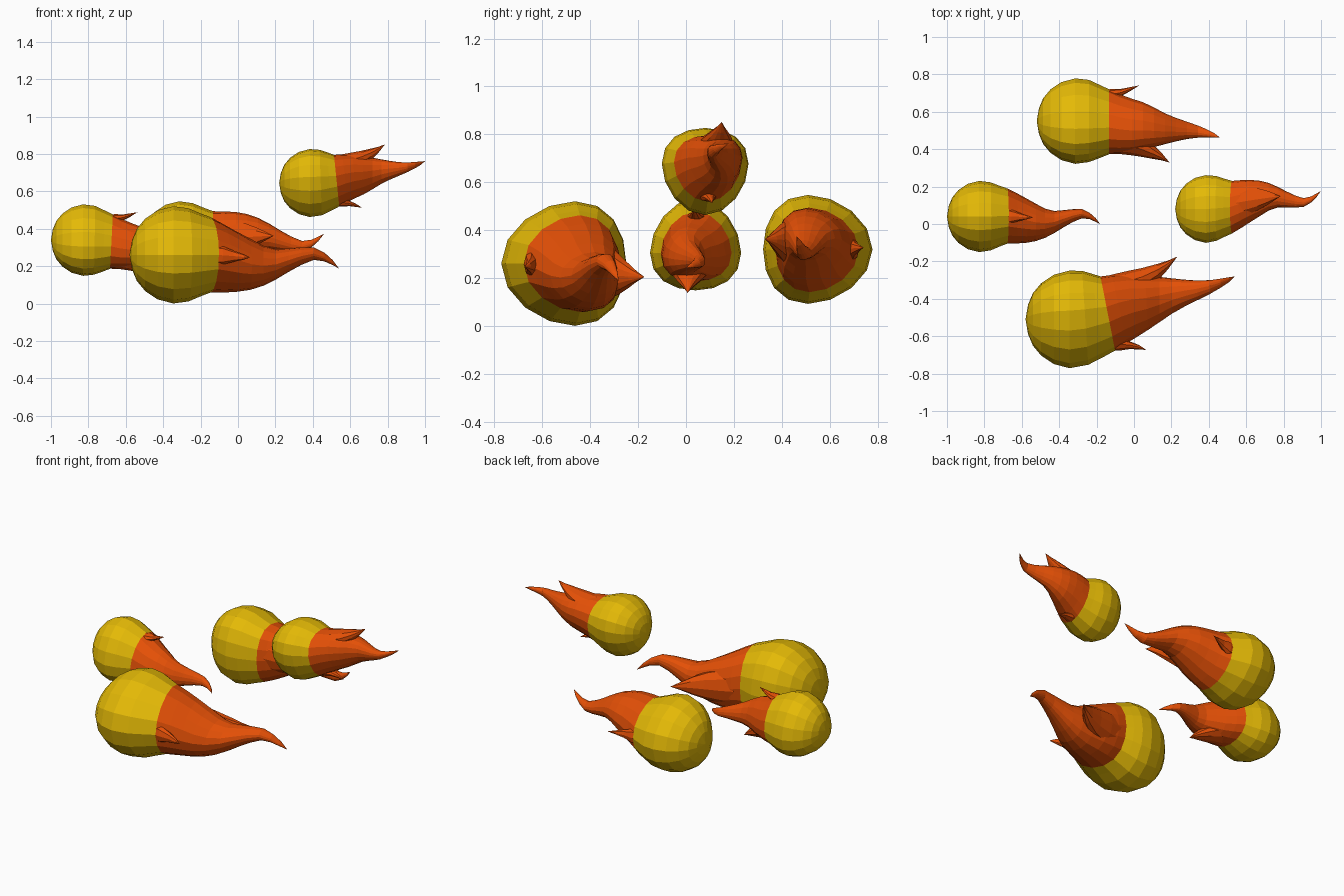
import bpy, bmesh, math
from mathutils import Vector, Matrix

if "Cube" in bpy.data.objects:
    bpy.data.objects.remove(bpy.data.objects["Cube"])


def material(name, rgb):
    m = bpy.data.materials.new(name)
    m.diffuse_color = (*rgb, 1)
    m.use_nodes = True
    m.node_tree.nodes["Principled BSDF"].inputs["Base Color"].default_value = m.diffuse_color
    return m


YELLOW = material("yellow head", (0.78, 0.49, 0.002))
ORANGE = material("orange flame", (0.78, 0.08, 0.002))

# Stations: (distance along axis, side offset, up offset, side radius, up radius)
HEAD = [(0.0, 0, 0, 0, 0), (0.012, 0, 0, .07, .07), (0.035, 0, 0, .125, .125),
        (0.075, 0, 0, .173, .173), (0.135, 0, 0, .213, .213),
        (0.21, 0, 0, .233, .232), (0.285, 0.002, 0, .224, .222),
        (0.345, 0.008, 0, .199, .198), (0.395, 0.012, 0, .177, .180)]
TAIL = [HEAD[-1], (0.455, .028, -.015, .162, .165), (0.52, .04, -.032, .147, .145),
        (0.58, .045, -.045, .13, .122), (0.64, .055, -.052, .108, .095),
        (0.70, .066, -.045, .084, .072), (0.76, .074, -.025, .064, .056),
        (0.82, .081, -.006, .047, .042), (0.88, .091, .006, .033, .030),
        (0.93, .104, -.010, .022, .021), (0.97, .117, -.037, .012, .012),
        (1.0, .13, -.065, 0, 0)]
LONG_SPIKE = [(0.37, .09, -.02, .06, .08), (0.44, .112, -.026, .077, .10),
              (0.51, .13, -.033, .070, .098), (0.57, .152, -.04, .060, .080),
              (0.63, .185, -.045, .041, .052), (0.68, .216, -.048, .021, .025),
              (0.725, .252, -.05, 0, 0)]
SHORT_SPIKE = [(0.35, -.13, 0, .03, .05), (0.41, -.137, -.002, .030, .046),
               (0.46, -.144, -.006, .020, .028), (0.51, -.160, -.01, .011, .014),
               (0.56, -.178, -.012, 0, 0)]


def loft(bm, stations, sides, mat, bend, egg=0.0):
    """Skin egg-shaped rings; a zero radius makes a point."""
    rings = []
    for u, cv, cw, rv, rw in stations:
        n = sides if rv else 1
        ring = []
        for i in range(n):
            a = 2 * math.pi * i / n
            v = math.cos(a) + egg * math.sin(a) ** 2
            ring.append(bm.verts.new(bend(u, cv + rv * v,
                                          cw + rw * math.sin(a))))
        rings.append(ring)
    for r, s in zip(rings, rings[1:]):
        for i in range(sides):
            quad = [r[i % len(r)], r[(i + 1) % len(r)],
                    s[(i + 1) % len(s)], s[i % len(s)]]
            f = bm.faces.new(list(dict.fromkeys(quad)))
            f.material_index = mat


def fireball(name, origin, length, roll, lean_v, lean_w):
    """Round head with a curling flame tail, rolled about its own axis."""
    slant = 0.08 + 2 * lean_v

    def bend(u, v, w):
        t = max(0, (u - 0.23) / 0.77)
        tilt = slant * min(1, t * 4) * v * max(0, min(1, (0.6 - u) / 0.1))
        return Vector((u - tilt, v + lean_v * t, w + lean_w * t))

    bm = bmesh.new()
    loft(bm, HEAD, 16, 0, bend, 0.18)
    loft(bm, TAIL, 16, 1, bend, 0.18)
    loft(bm, LONG_SPIKE, 10, 1, bend)
    loft(bm, SHORT_SPIKE, 8, 1, bend)
    bmesh.ops.remove_doubles(bm, verts=bm.verts, dist=1e-5)
    bmesh.ops.recalc_face_normals(bm, faces=bm.faces)
    bm.transform(Matrix.Translation(origin)
                 @ Matrix.Rotation(math.radians(roll), 4, 'X')
                 @ Matrix.Scale(length, 4))
    me = bpy.data.meshes.new(name)
    bm.to_mesh(me)
    bm.free()
    me.materials.append(YELLOW)
    me.materials.append(ORANGE)
    bpy.context.collection.objects.link(bpy.data.objects.new(name, me))


fireball("left_fireball", (-1.0, 0.04, 0.34), 0.82, -90, -0.01, 0.015)
fireball("front_fireball", (-0.58, -0.51, 0.261), 1.12, 0, 0.075, 0.0)
fireball("back_fireball", (-0.52, 0.55, 0.32), 0.98, 180, -0.04, 0.01)
fireball("upper_fireball", (0.22, 0.08, 0.645), 0.78, 90, 0.02, -0.06)
